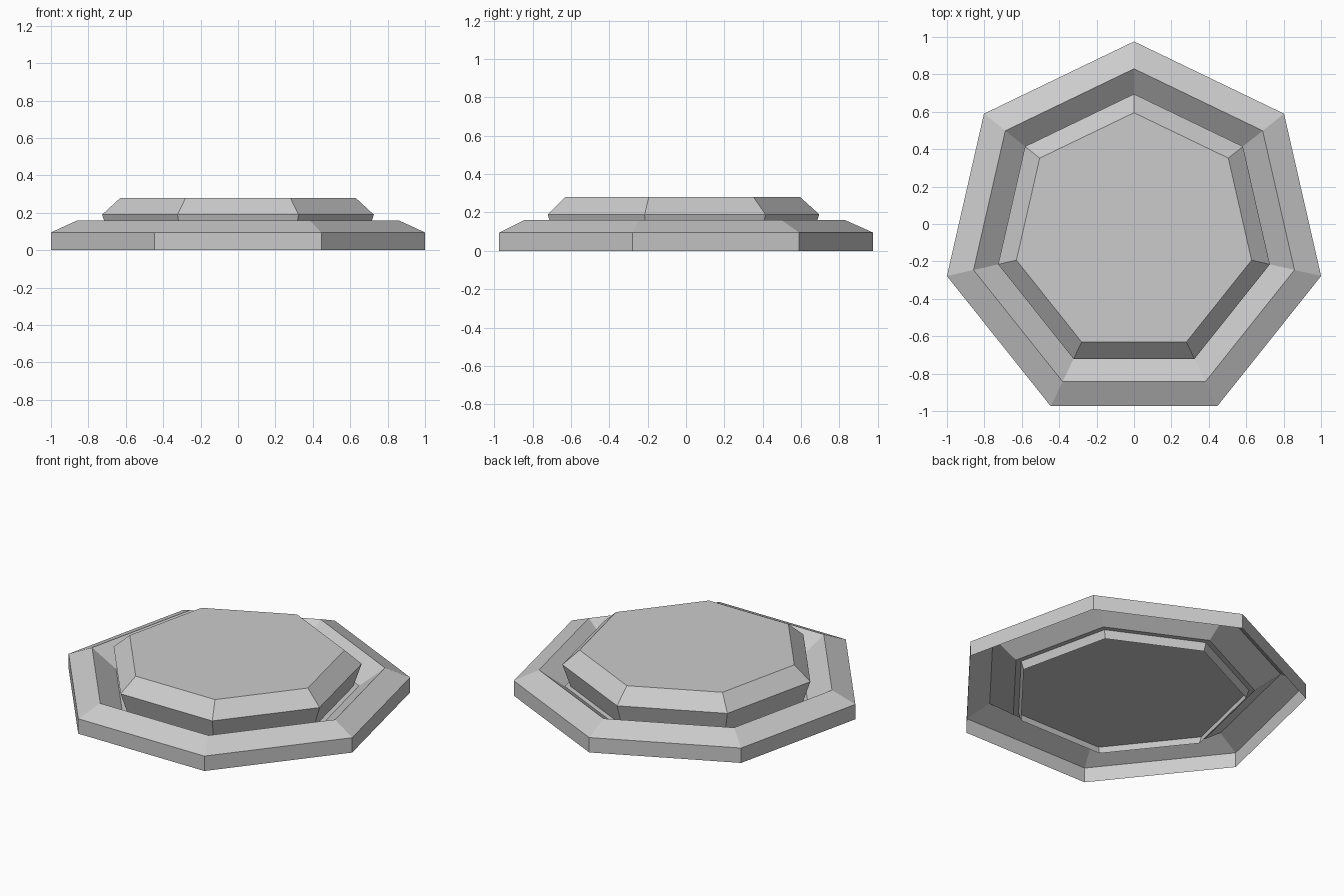
import bpy
import bmesh
from math import sin, cos, tau

cube = bpy.data.objects.get("Cube")
if cube:
    bpy.data.objects.remove(cube, do_unlink=True)

SIDES = 7
CENTRE_Y = -0.05

grey = bpy.data.materials.new("plain_grey")
grey.use_nodes = True
colour = (0.6, 0.6, 0.6, 1)
grey.diffuse_color = colour
grey.node_tree.nodes["Principled BSDF"].inputs["Base Color"].default_value = colour


def heptagon_shell(name, profile):
    """Sweep (radius, height) steps round seven sides and cap the last loop."""
    bm = bmesh.new()
    loops = []
    for radius, z in profile:
        loops.append([bm.verts.new((radius * sin(-tau * i / SIDES),
                                    radius * cos(tau * i / SIDES) + CENTRE_Y, z))
                      for i in range(SIDES)])
    for low, high in zip(loops, loops[1:]):
        for i in range(SIDES):
            j = (i + 1) % SIDES
            bm.faces.new((low[i], low[j], high[j], high[i]))
    bm.faces.new(loops[-1])
    mesh = bpy.data.meshes.new(name)
    bm.to_mesh(mesh)
    bm.free()
    mesh.materials.append(grey)
    obj = bpy.data.objects.new(name, mesh)
    bpy.context.collection.objects.link(obj)
    return obj


# Open-bottomed rim: outer wall, bevel, inner slope and recessed floor
heptagon_shell("outer_rim", [(1.026, 0), (1.026, 0.095), (0.88, 0.16), (0.73, 0.05)])

# Raised centre plate: flared wall, bevel and flat top
heptagon_shell("raised_centre", [(0.68, 0), (0.745, 0.19), (0.645, 0.28)])
